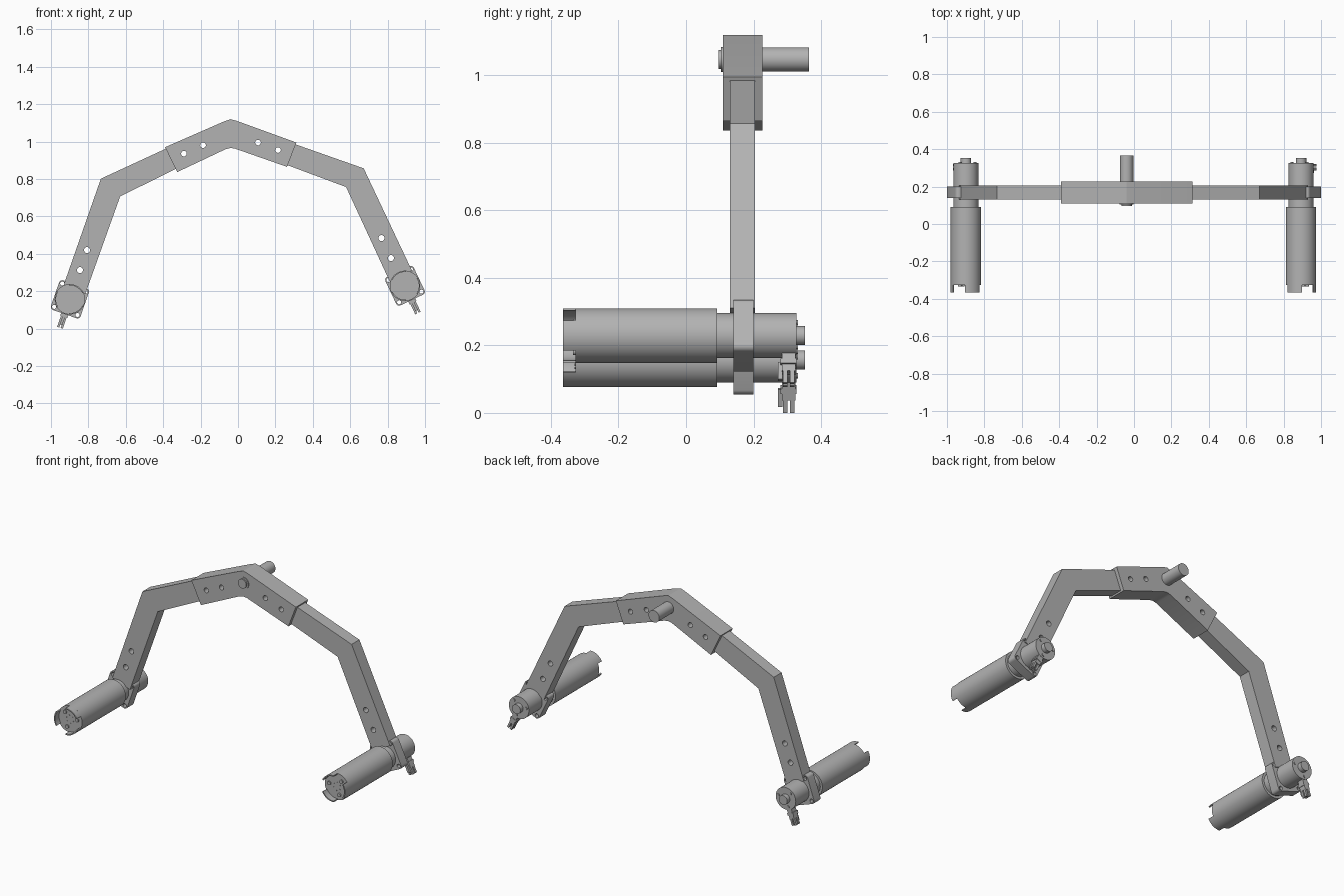
import bpy, bmesh
from math import sin, cos, radians, pi

old = bpy.data.objects.get("Cube")
if old:
    bpy.data.objects.remove(old, do_unlink=True)

grey = bpy.data.materials.new("metal_grey")
grey.use_nodes = True
COLOUR = (0.45, 0.45, 0.45, 1)
grey.diffuse_color = COLOUR
grey.node_tree.nodes["Principled BSDF"].inputs["Base Color"].default_value = COLOUR


def prism(name, points, y0, y1):
    """Extrude an (x, z) outline from y0 to y1."""
    bm = bmesh.new()
    face = bm.faces.new([bm.verts.new((x, y0, z)) for x, z in points])
    new = bmesh.ops.extrude_face_region(bm, geom=[face])["geom"]
    verts = [g for g in new if isinstance(g, bmesh.types.BMVert)]
    bmesh.ops.translate(bm, verts=verts, vec=(0, y1 - y0, 0))
    bmesh.ops.recalc_face_normals(bm, faces=bm.faces)
    mesh = bpy.data.meshes.new(name)
    bm.to_mesh(mesh)
    bm.free()
    mesh.materials.append(grey)
    ob = bpy.data.objects.new(name, mesh)
    bpy.context.scene.collection.objects.link(ob)
    return ob


def circle(x, z, r, n=48):
    return [(x + r * cos(2 * pi * i / n), z + r * sin(2 * pi * i / n)) for i in range(n)]


def box(x0, x1, z0, z1):
    return [(x0, z0), (x1, z0), (x1, z1), (x0, z1)]


def arc(r, a0, a1, n=12):
    angles = [radians(a0 + (a1 - a0) * i / n) for i in range(n + 1)]
    return [(r * cos(a), r * sin(a)) for a in angles]


def rounded_square(h, r):
    pts = []
    for k, (sx, sz) in enumerate([(1, 1), (-1, 1), (-1, -1), (1, -1)]):
        pts += [(sx * (h - r) + x, sz * (h - r) + z)
                for x, z in arc(r, 90 * k, 90 * k + 90, 6)]
    return pts


def drill(ob, holes, r):
    """Cut round holes through a part along y."""
    for x, z in holes:
        cutter = prism("cutter", circle(x, z, r, 24), -1, 1)
        cutter.hide_render = True
        mod = ob.modifiers.new("hole", "BOOLEAN")
        mod.operation = "DIFFERENCE"
        mod.solver = "EXACT"
        mod.object = cutter
        bpy.context.view_layer.update()
        graph = bpy.context.evaluated_depsgraph_get()
        mesh = bpy.data.meshes.new_from_object(ob.evaluated_get(graph))
        ob.modifiers.clear()
        ob.data = mesh
        bpy.data.objects.remove(cutter, do_unlink=True)


# Central bent sleeve with its pivot pin
sleeve = prism("centre_sleeve", [(-0.39, 0.97), (-0.07, 1.11), (-0.04, 1.12), (-0.01, 1.112),
                                 (0.312, 0.995), (0.262, 0.865), (-0.015, 0.962),
                                 (-0.04, 0.966), (-0.065, 0.96), (-0.325, 0.837)], 0.109, 0.227)
drill(sleeve, [(-0.289, 0.936), (-0.187, 0.981), (0.107, 0.995), (0.214, 0.955)], 0.015)
prism("pivot_pin_front", circle(-0.04, 1.047, 0.028), 0.096, 0.12)
prism("pivot_collar", circle(-0.04, 1.047, 0.037), 0.104, 0.12)
prism("pivot_shaft_back", circle(-0.04, 1.047, 0.036), 0.21, 0.365)

# Bent arms reaching from the sleeve to the end brackets
right_arm = prism("right_arm", [(-0.36, 0.974), (-0.733, 0.802), (-0.935, 0.225),
                                (-0.817, 0.184), (-0.63, 0.707), (-0.31, 0.865)], 0.13, 0.205)
drill(right_arm, [(-0.807, 0.42), (-0.845, 0.313)], 0.016)
left_arm = prism("left_arm", [(0.28, 0.995), (0.672, 0.857), (0.93, 0.31),
                              (0.81, 0.255), (0.578, 0.757), (0.24, 0.883)], 0.13, 0.205)
drill(left_arm, [(0.767, 0.484), (0.818, 0.377)], 0.016)


def end_unit(side, s, cx, cz, tilt):
    """Bracket, motor and plug in a frame aligned with the lower arm."""
    t = radians(tilt)

    def part(name, pts, y0, y1):
        world = [(cx + s * (x * cos(t) - z * sin(t)), cz + x * sin(t) + z * cos(t))
                 for x, z in pts]
        return prism(side + "_" + name, world, y0, y1), world

    # Square bracket with corner holes
    bracket, _ = part("bracket", rounded_square(0.084, 0.018), 0.14, 0.2)
    holes = [(cx + s * (x * cos(t) - z * sin(t)), cz + x * sin(t) + z * cos(t))
             for x in (-0.066, 0.066) for z in (-0.066, 0.066)]
    drill(bracket, holes, 0.011)

    # Motor housing, neck, rear body and rear boss
    part("motor_housing", circle(0, 0, 0.081, 64), -0.327, 0.092)
    part("motor_neck", circle(0, 0, 0.067, 64), 0.09, 0.145)
    part("motor_rear", circle(0, 0, 0.067, 64), 0.195, 0.327)
    part("rear_boss", circle(0, 0, 0.028), 0.32, 0.353)

    # Three curved tabs and three bolts on the front end
    for k in range(3):
        a = 120 * k - tilt
        part("housing_tab", arc(0.081, a - 33, a + 33) + arc(0.074, a + 33, a - 33),
             -0.365, -0.32)
        b = radians(50 + 120 * k - tilt)
        part("front_bolt", circle(0.05 * cos(b), 0.05 * sin(b), 0.011, 20), -0.334, -0.32)
        part("rear_screw", circle(0.05 * cos(b), 0.05 * sin(b), 0.008, 16), 0.32, 0.332)
    for k in range(6):
        a = pi * k / 3
        part("front_stud", circle(0.024 * cos(a), 0.024 * sin(a), 0.003, 8), -0.33, -0.32)

    # Cable plug hanging below the rear body
    part("plug_body", box(-0.016, 0.016, -0.122, -0.06), 0.285, 0.325)
    part("plug_collar", box(-0.02, 0.02, -0.1, -0.085), 0.28, 0.327)
    part("plug_latch", box(-0.007, 0.007, -0.145, -0.09), 0.272, 0.286)
    for x in (-0.016, 0.004):
        for y in (0.287, 0.308):
            part("plug_prong", box(x, x + 0.012, -0.161, -0.12), y, y + 0.014)


end_unit("right", -1, -0.899, 0.157, 19.2)
end_unit("left", 1, 0.893, 0.229, 25.4)

# Smooth round walls, keep hard edges
for ob in bpy.context.scene.objects:
    ob.select_set(ob.type == "MESH")
bpy.context.view_layer.objects.active = sleeve
bpy.ops.object.shade_smooth_by_angle(angle=radians(30))
